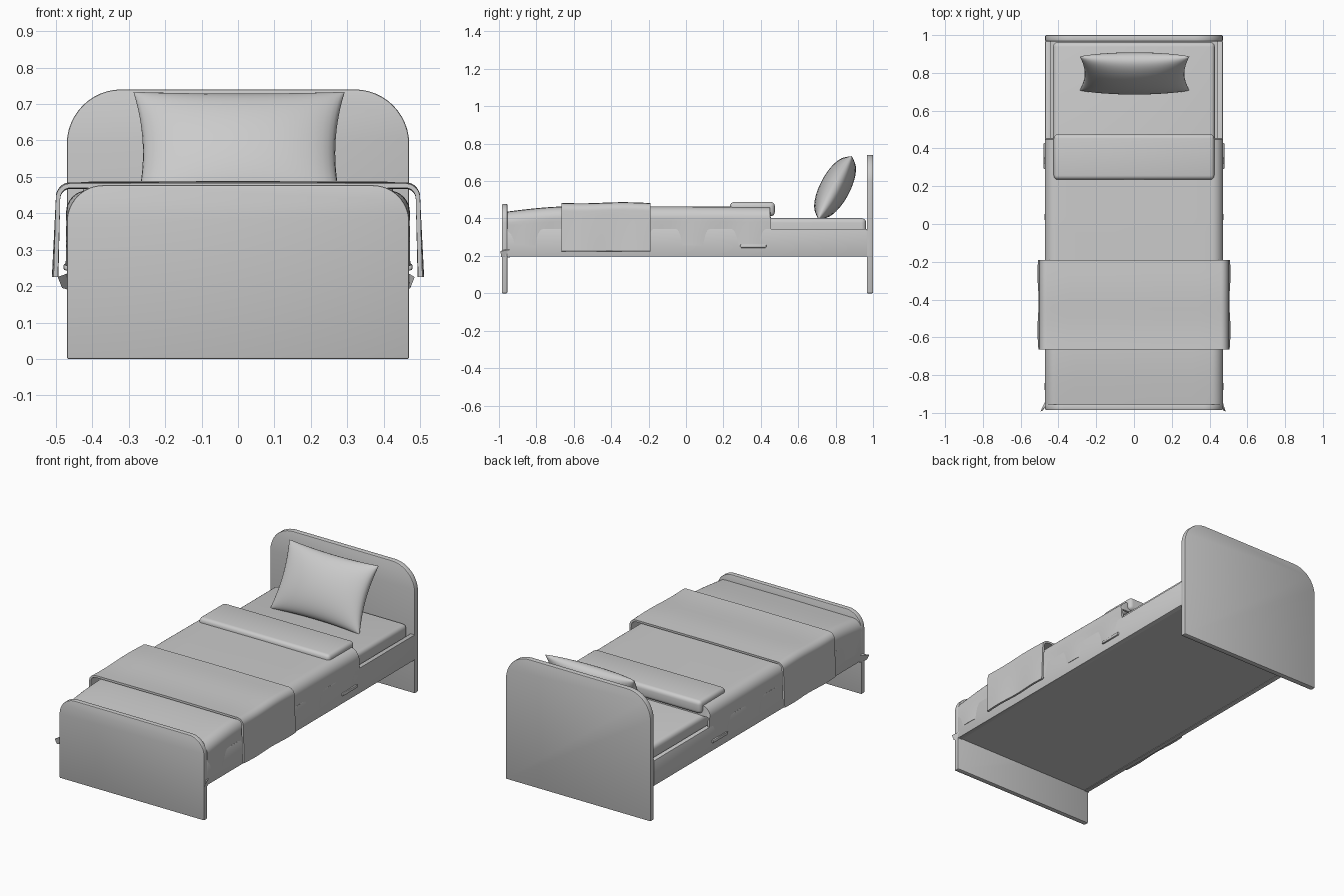
import bpy, bmesh, math
from mathutils import Vector

if "Cube" in bpy.data.objects:
    bpy.data.objects.remove(bpy.data.objects["Cube"])

grey = bpy.data.materials.new("light_grey")
grey.diffuse_color = (0.6, 0.6, 0.6, 1)
grey.use_nodes = True
grey.node_tree.nodes["Principled BSDF"].inputs["Base Color"].default_value = grey.diffuse_color


def finish(bm, name, bevel=0, segments=3, solid=0, angle=35):
    """Turn a bmesh into a finished, smoothed object."""
    bmesh.ops.recalc_face_normals(bm, faces=bm.faces)
    mesh = bpy.data.meshes.new(name)
    bm.to_mesh(mesh)
    bm.free()
    mesh.materials.append(grey)
    ob = bpy.data.objects.new(name, mesh)
    bpy.context.collection.objects.link(ob)
    if solid:
        m = ob.modifiers.new("thickness", 'SOLIDIFY')
        m.thickness, m.offset = solid, -1
    if bevel:
        m = ob.modifiers.new("bevel", 'BEVEL')
        m.width, m.segments = bevel, segments
        m.limit_method, m.angle_limit = 'ANGLE', math.radians(40)
    bpy.ops.object.select_all(action='DESELECT')
    ob.select_set(True)
    bpy.context.view_layer.objects.active = ob
    bpy.ops.object.convert(target='MESH')
    bpy.ops.object.shade_smooth_by_angle(angle=math.radians(angle))
    return ob


def box(name, x, y, z, **kw):
    bm = bmesh.new()
    bmesh.ops.create_cube(bm, size=1)
    for v in bm.verts:
        v.co = [lo + (hi - lo) * (c + 0.5) for c, (lo, hi) in zip(v.co, (x, y, z))]
    return finish(bm, name, **kw)


def grid_faces(bm, rows):
    for a, b in zip(rows, rows[1:]):
        for i in range(len(a) - 1):
            bm.faces.new((a[i], a[i + 1], b[i + 1], b[i]))


def board(name, half, top, radius, y0, y1):
    """Upright panel with two rounded upper corners."""
    pts = [(-half, 0), (half, 0)]
    for sx, start in ((1, 0), (-1, 90)):
        for i in range(13):
            a = math.radians(start + i * 7.5)
            pts.append((sx * (half - radius) + radius * math.cos(a),
                        top - radius + radius * math.sin(a)))
    bm = bmesh.new()
    face = bm.faces.new([bm.verts.new((x, y0, z)) for x, z in pts])
    ext = bmesh.ops.extrude_face_region(bm, geom=[face])
    for v in ext['geom']:
        if isinstance(v, bmesh.types.BMVert):
            v.co.y = y1
    return finish(bm, name, bevel=0.005, segments=2)


def drape(name, y0, y1, top, half, radius, hem, flare, wave, solid, end_drop=0):
    """Cloth laid over the bed, hanging on both sides with light waves."""
    bm, rows, n = bmesh.new(), [], 48
    for j in range(n + 1):
        y = y0 + (y1 - y0) * j / n
        t = top(y)
        side = []
        for i in range(9):                        # hanging part, hem upward
            k = 1 - i / 8
            ripple = wave * k * math.sin(y * 21 + 0.8)
            side.append((half + flare * k + ripple, hem + (t - radius - hem) * (1 - k)))
        for i in range(1, 9):                     # rounded shoulder
            a = math.radians(i * 11.25)
            side.append((half - radius + radius * math.cos(a),
                         t - radius + radius * math.sin(a)))
        for f in (0.75, 0.5, 0.25):               # flat top
            side.append(((half - radius) * f, t + 0.002 * (1 - f)))
        section = [(-x, z) for x, z in side] + [(0, t + 0.002)] + side[::-1]
        rows.append([bm.verts.new((x, y, z)) for x, z in section])
    if end_drop:                                  # turn the end down to the mattress
        rows.append([bm.verts.new((v.co.x, y1 + 0.006, min(v.co.z, end_drop)))
                     for v in rows[-1]])
    grid_faces(bm, rows)
    return finish(bm, name, solid=solid, angle=45)


# bed frame
board("headboard", 0.47, 0.74, 0.15, 0.967, 1.0)
board("footboard", 0.47, 0.477, 0.10, -0.985, -0.955)
for s, side in ((-1, "left"), (1, "right")):
    box(side + "_rail", sorted((s * 0.442, s * 0.47)), (-0.957, 0.969), (0.197, 0.345), bevel=0.003, segments=2)
box("bed_base", (-0.443, 0.443), (-0.957, 0.969), (0.2, 0.24))

# mattress
box("mattress", (-0.428, 0.428), (-0.953, 0.963), (0.235, 0.402), bevel=0.025, segments=4)


# blanket, rising from the foot end
def blanket_top(y):
    k = min(max((y + 0.955) / 0.35, 0), 1)
    return 0.435 + 0.028 * math.sin(k * math.pi / 2) - 0.008 * max(0, y)


drape("blanket", -0.955, 0.448, blanket_top, 0.472, 0.06, 0.255, -0.004, 0.005, 0.012, end_drop=0.40)

# turned-back fold at the blanket's upper end
box("blanket_fold", (-0.425, 0.425), (0.235, 0.475), (0.412, 0.488), bevel=0.022, segments=4)
for s, side in ((-1, "left"), (1, "right")):
    box(side + "_fold_tail", sorted((s * 0.455, s * 0.479)), (0.29, 0.43), (0.243, 0.262), bevel=0.006, segments=2)

# throw across the foot half
drape("throw", -0.665, -0.19, lambda y: 0.482 + 0.003 * math.sin(y * 14), 0.5, 0.04, 0.225, 0.008, 0.003, 0.012)

# tucked cloth corners sticking out at the foot
for s, side in ((-1, "left"), (1, "right")):
    bm = bmesh.new()
    tip = 0.495 if s < 0 else 0.485
    v = [bm.verts.new((s * x, y, z)) for x, y, z in
         ((0.466, -0.93, 0.235), (0.468, -0.965, 0.235), (0.466, -0.945, 0.19),
          (tip, -0.992, 0.225), (tip - 0.012, -0.988, 0.195))]
    for f in ((0, 1, 3), (0, 3, 4, 2), (1, 2, 4, 3), (0, 2, 1)):
        bm.faces.new([v[i] for i in f])
    finish(bm, side + "_tucked_corner")

# pillow leaning toward the headboard, pinched at its four corners
bm = bmesh.new()
centre = Vector((0.003, 0.797, 0.565))
up = Vector((0, 0.47, 0.883))
normal = Vector((0, -0.883, 0.47))
n = 24
for face_side in (1, -1):
    rows = []
    for j in range(n + 1):
        v = math.sin((j / n - 0.5) * math.pi)
        row = []
        for i in range(n + 1):
            u = math.sin((i / n - 0.5) * math.pi)
            x = 0.29 * u * (1 - 0.09 * (1 - v * v))
            h = 0.19 * v * (1 - 0.06 * (1 - u * u))
            d = 0.08 * ((1 - u * u) * (1 - v * v)) ** 0.45
            row.append(bm.verts.new(centre + Vector((x, 0, 0)) + up * h + normal * d * face_side))
        rows.append(row)
    grid_faces(bm, rows)
bmesh.ops.remove_doubles(bm, verts=bm.verts, dist=0.0003)
finish(bm, "pillow", angle=60)
